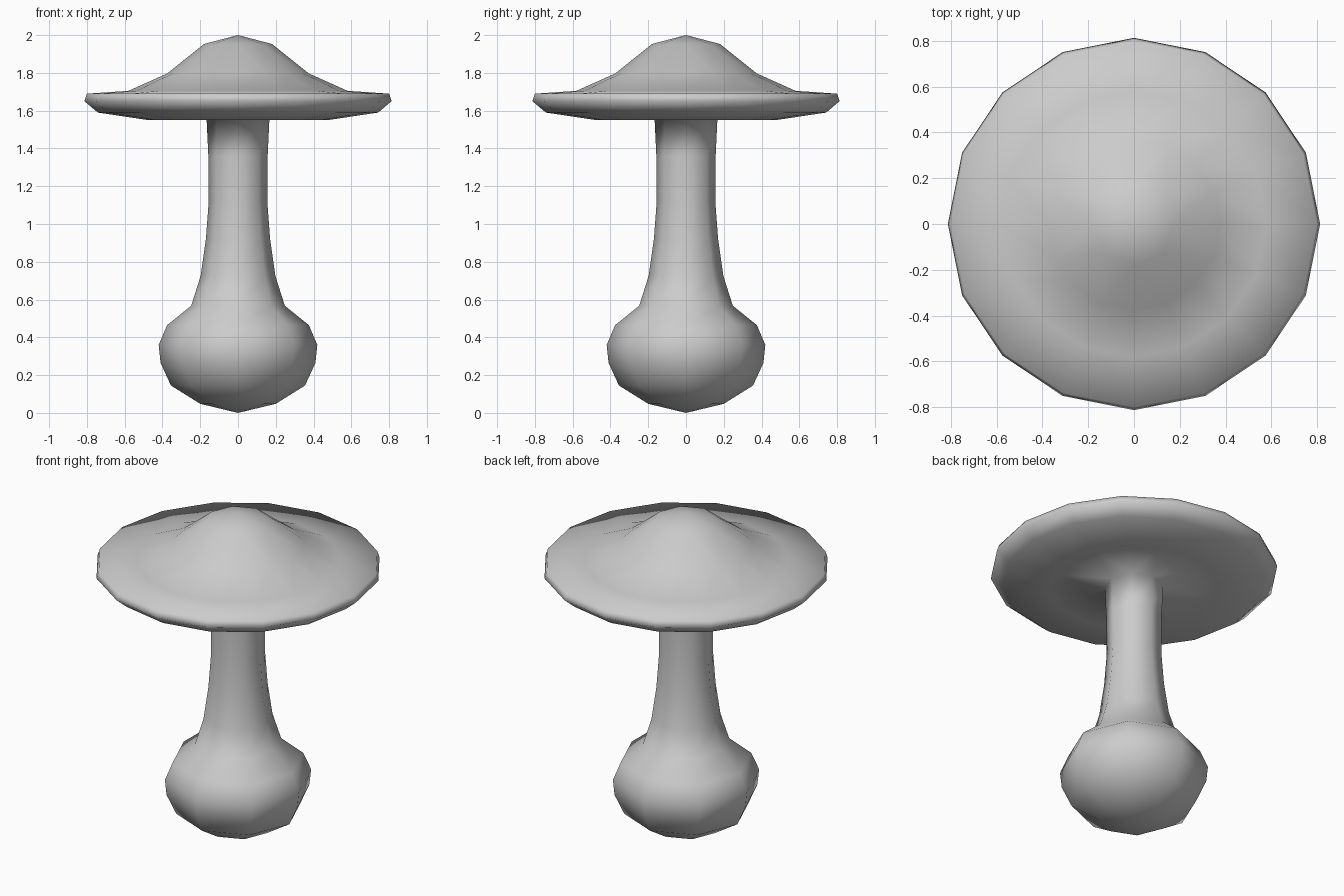
import bpy, bmesh
from math import cos, sin, tau

if "Cube" in bpy.data.objects:
    bpy.data.objects.remove(bpy.data.objects["Cube"])

# Profile from base to tip: (radius, height, number of sides)
PROFILE = [
    # bulb
    (0.20, 0.048, 8), (0.355, 0.145, 8), (0.41, 0.265, 8),
    (0.42, 0.36, 8), (0.375, 0.465, 8), (0.248, 0.567, 8),
    # stem
    (0.198, 0.725, 8), (0.17, 0.92, 8), (0.155, 1.12, 8),
    (0.157, 1.36, 8), (0.166, 1.55, 8),
    # cap underside and rim
    (0.475, 1.55, 16), (0.742, 1.59, 16), (0.813, 1.65, 16), (0.80, 1.69, 16),
    # cap top
    (0.58, 1.705, 16), (0.375, 1.797, 16), (0.18, 1.953, 8),
]


def add_ring(bm, r, z, n):
    return [bm.verts.new((r * cos(tau * i / n), r * sin(tau * i / n), z)) for i in range(n)]


def bridge(bm, a, b):
    """Join two rings; one may have twice the sides of the other."""
    na, nb = len(a), len(b)
    if na == nb:
        for i in range(na):
            j = (i + 1) % na
            bm.faces.new((a[i], a[j], b[j], b[i]))
        return
    few, many = (a, b) if na < nb else (b, a)
    for i in range(len(few)):
        p, q = few[i], few[(i + 1) % len(few)]
        m0, m1, m2 = (many[(2 * i + k) % len(many)] for k in range(3))
        bm.faces.new((p, m1, m0))
        bm.faces.new((p, q, m1))
        bm.faces.new((q, m2, m1))


def fan(bm, ring, z):
    tip = bm.verts.new((0, 0, z))
    for i in range(len(ring)):
        bm.faces.new((tip, ring[i], ring[(i + 1) % len(ring)]))


# One continuous skin: bulb, stem and cap
bm = bmesh.new()
rings = [add_ring(bm, *p) for p in PROFILE]
for lower, upper in zip(rings, rings[1:]):
    bridge(bm, lower, upper)
fan(bm, rings[0], 0.0)
fan(bm, rings[-1], 2.0)
bmesh.ops.recalc_face_normals(bm, faces=bm.faces)
for f in bm.faces:
    f.smooth = True

mesh = bpy.data.meshes.new("mushroom")
bm.to_mesh(mesh)
bm.free()
bpy.context.collection.objects.link(bpy.data.objects.new("mushroom", mesh))
